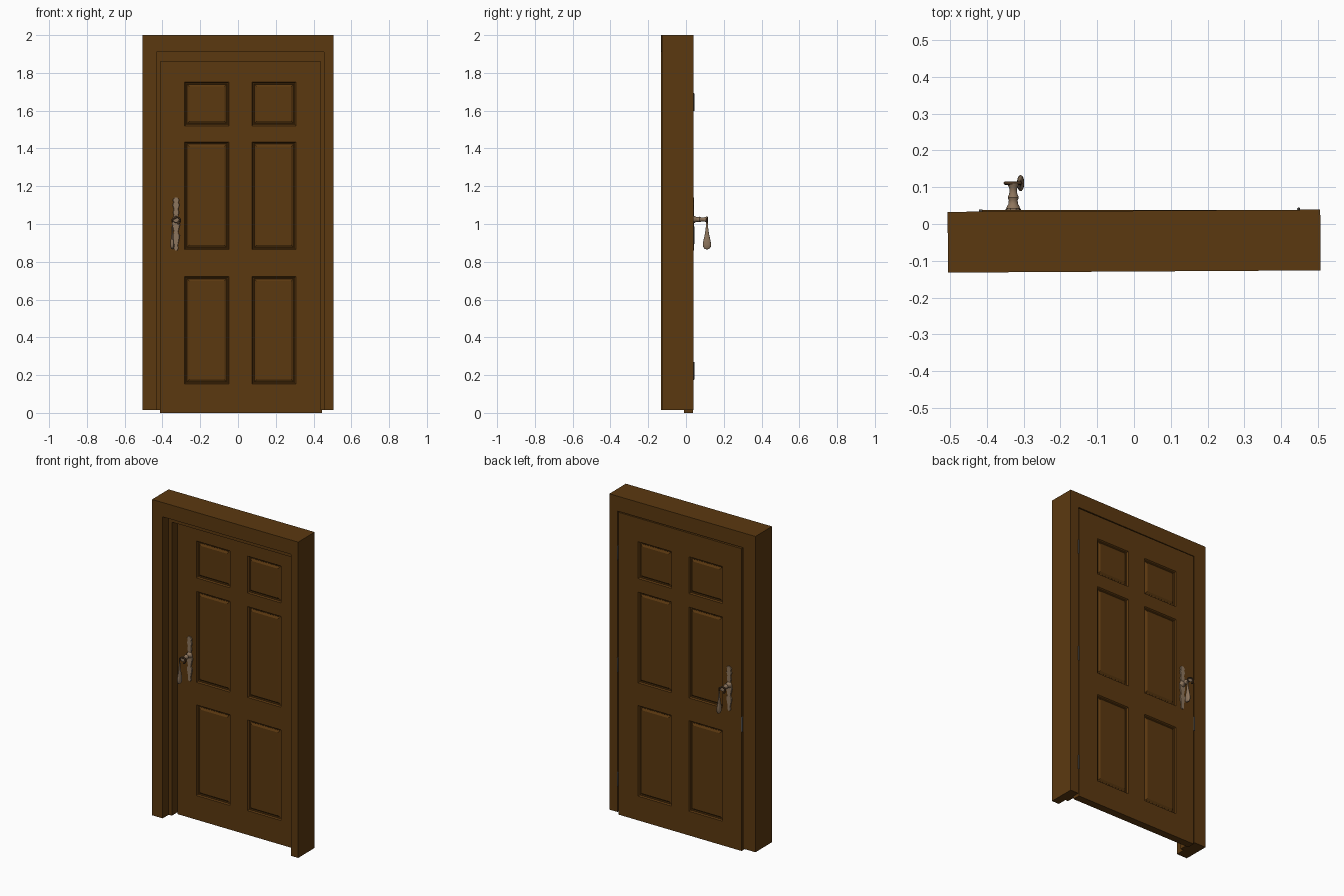
import bpy, bmesh, math
from mathutils import Matrix, Vector

cube = bpy.data.objects.get("Cube")
if cube:
    bpy.data.objects.remove(cube, do_unlink=True)


def material(name, r, g, b, rough=0.6):
    m = bpy.data.materials.new(name)
    m.use_nodes = True
    m.diffuse_color = (r, g, b, 1)
    bsdf = m.node_tree.nodes["Principled BSDF"]
    bsdf.inputs["Base Color"].default_value = (r, g, b, 1)
    bsdf.inputs["Roughness"].default_value = rough
    return m


WOOD = material("brown wood", 0.105, 0.04, 0.005)
BRONZE = material("pale bronze", 0.27, 0.18, 0.11)
DARK = material("dark bronze", 0.07, 0.035, 0.014)
STEEL = material("grey steel", 0.08, 0.075, 0.07)


def finish(name, bm, mat, smooth=False):
    bmesh.ops.recalc_face_normals(bm, faces=bm.faces)
    mesh = bpy.data.meshes.new(name)
    bm.to_mesh(mesh)
    bm.free()
    mesh.materials.append(mat)
    ob = bpy.data.objects.new(name, mesh)
    bpy.context.collection.objects.link(ob)
    if smooth:
        bpy.ops.object.select_all(action="DESELECT")
        ob.select_set(True)
        bpy.context.view_layer.objects.active = ob
        bpy.ops.object.shade_smooth_by_angle(angle=math.radians(40))
    return ob


def box_bm(lo, hi):
    bm = bmesh.new()
    lo, hi = Vector(lo), Vector(hi)
    bmesh.ops.create_cube(bm, size=1)
    bmesh.ops.scale(bm, vec=hi - lo, verts=bm.verts)
    bmesh.ops.translate(bm, vec=(lo + hi) / 2, verts=bm.verts)
    return bm


def lathe(name, profile, mat, matrix, steps=20):
    """Spin (radius, height) points about z, then place with a matrix."""
    bm = bmesh.new()
    vs = [bm.verts.new((r, 0, h)) for r, h in profile]
    es = [bm.edges.new(p) for p in zip(vs, vs[1:])]
    bmesh.ops.spin(bm, geom=vs + es, cent=(0, 0, 0), axis=(0, 0, 1),
                   angle=math.tau, steps=steps, use_duplicate=False)
    bmesh.ops.remove_doubles(bm, verts=bm.verts, dist=0.0002)
    bmesh.ops.transform(bm, matrix=matrix, verts=bm.verts)
    return finish(name, bm, mat, True)


# Door frame: stepped section (left, right, top, depth) carried round the opening
BOTTOM = 0.015
casing, stop, rebate = (-0.432, 0.455, 1.91), (-0.41, 0.436, 1.86), (-0.419, 0.449, 1.906)
outer = (-0.506, 0.506, 2.0)
section = [(outer, -0.129), (casing, -0.129), (casing, -0.07), (stop, -0.07),
           (stop, -0.013), (rebate, -0.013), (rebate, 0.036), (outer, 0.036)]
bm = bmesh.new()
rings = []
for side, at_top in ((0, False), (0, True), (1, True), (1, False)):
    rings.append([bm.verts.new((s[side], y, s[2] if at_top else BOTTOM)) for s, y in section])
for a, b in zip(rings, rings[1:]):
    for i in range(len(section)):
        j = (i + 1) % len(section)
        bm.faces.new((a[i], a[j], b[j], b[i]))
bm.faces.new(rings[0])
bm.faces.new(rings[-1])
frame = finish("door_frame", bm, WOOD)
frame.rotation_euler.z = 0.006

# Door leaf with six raised panels on both faces
FRONT, BACK = -0.01, 0.038
columns = [(-0.282, -0.048), (0.074, 0.306)]
rows = [(0.152, 0.722), (0.864, 1.435), (1.52, 1.752)]
bm = box_bm((-0.413, FRONT, 0), (0.444, BACK, 1.9))
for axis, spans in (((1, 0, 0), columns), ((0, 0, 1), rows)):
    for span in spans:
        for c in span:
            bmesh.ops.bisect_plane(bm, geom=bm.verts[:] + bm.edges[:] + bm.faces[:],
                                   plane_co=Vector(axis) * c, plane_no=axis)


def in_span(value, spans):
    return any(a < value < b for a, b in spans)


panels = []
for f in bm.faces:
    c = f.calc_center_median()
    if abs(f.normal.y) > 0.9 and in_span(c.x, columns) and in_span(c.z, rows):
        panels.append(f)
for thickness, depth in ((0.008, -0.008), (0.006, 0), (0.004, -0.003), (0.017, 0.008)):
    bmesh.ops.inset_individual(bm, faces=panels, thickness=thickness, depth=depth)
finish("door_leaf", bm, WOOD)

# Hinges: barrel with end knobs, plus a leaf on the door edge
for label, z in (("top", 1.645), ("middle", 0.94), ("bottom", 0.222)):
    barrel = [(0, -0.048), (0.003, -0.046), (0.004, -0.042), (0.004, 0.042),
              (0.003, 0.046), (0, 0.048)]
    lathe(label + "_hinge_barrel", barrel, STEEL, Matrix.Translation((0.447, 0.041, z)), 10)
    finish(label + "_hinge_leaf",
           box_bm((0.4442, 0.005, z - 0.042), (0.4485, 0.04, z + 0.042)), STEEL)

# Strike plate on the latch side
finish("strike_plate", box_bm((-0.421, 0.02, 0.75), (-0.411, 0.0395, 0.842)), STEEL)

# Handle sets, built facing +y from the door face
plate_half = [(0.006, -0.14), (0.013, -0.128), (0.009, -0.115), (0.016, -0.085),
              (0.02, -0.06), (0.011, -0.045), (0.017, -0.02), (0.022, 0.0),
              (0.018, 0.025), (0.011, 0.042), (0.016, 0.06), (0.012, 0.08),
              (0.019, 0.1), (0.013, 0.115), (0.018, 0.127), (0.008, 0.14)]
post = [(0.019, 0), (0.017, 0.008), (0.013, 0.014), (0.012, 0.024), (0.015, 0.032),
        (0.011, 0.042), (0.01, 0.055), (0.014, 0.064), (0.016, 0.07), (0, 0.073)]
bulb = [(0, -0.145), (0.012, -0.142), (0.02, -0.131), (0.022, -0.118), (0.019, -0.098),
        (0.012, -0.068), (0.007, -0.035), (0.004, 0)]
curl = [(-0.008, -0.02), (-0.019, -0.012), (-0.02, 0.006), (-0.007, 0.016),
        (0.008, 0.01), (0.018, 0.006), (0.02, -0.012)]
for label, y, turn in (("back", BACK, 0), ("front", FRONT, math.pi)):
    place = Matrix.Translation((-0.328, y, 1.0)) @ Matrix.Rotation(turn, 4, "Z")

    # Ornate backplate
    bm = bmesh.new()
    outline = plate_half + [(-w, h) for w, h in reversed(plate_half)]
    face = bm.faces.new([bm.verts.new((w, 0, h)) for w, h in outline])
    raised = bmesh.ops.extrude_face_region(bm, geom=[face])
    top = [v for v in raised["geom"] if isinstance(v, bmesh.types.BMVert)]
    bmesh.ops.translate(bm, vec=(0, 0.005, 0), verts=top)
    for v in top:
        v.co.x *= 0.85
    bmesh.ops.transform(bm, matrix=place, verts=bm.verts)
    finish(label + "_handle_plate", bm, BRONZE)

    # Turned post
    lift = Matrix.Translation((0, 0.002, 0.024))
    lathe(label + "_handle_post", post, BRONZE,
          place @ lift @ Matrix.Rotation(-math.pi / 2, 4, "X"))

    # Curled lever
    curve = bpy.data.curves.new(label + "_lever_curl", "CURVE")
    curve.dimensions = "3D"
    curve.bevel_depth = 0.0045
    curve.bevel_resolution = 2
    curve.resolution_u = 5
    curve.use_fill_caps = True
    spline = curve.splines.new("BEZIER")
    spline.bezier_points.add(len(curl) - 1)
    for p, (x, z) in zip(spline.bezier_points, curl):
        p.co = (x, 0.073, z + 0.02)
        p.handle_left_type = p.handle_right_type = "AUTO"
    curve.materials.append(DARK)
    lever = bpy.data.objects.new(label + "_lever_curl", curve)
    lever.matrix_world = place
    bpy.context.collection.objects.link(lever)

    # Flattened teardrop grip
    lathe(label + "_lever_grip", bulb, BRONZE,
          place @ Matrix.Translation((0.02, 0.073, 0.01)) @ Matrix.Diagonal((0.45, 1, 1, 1)))
